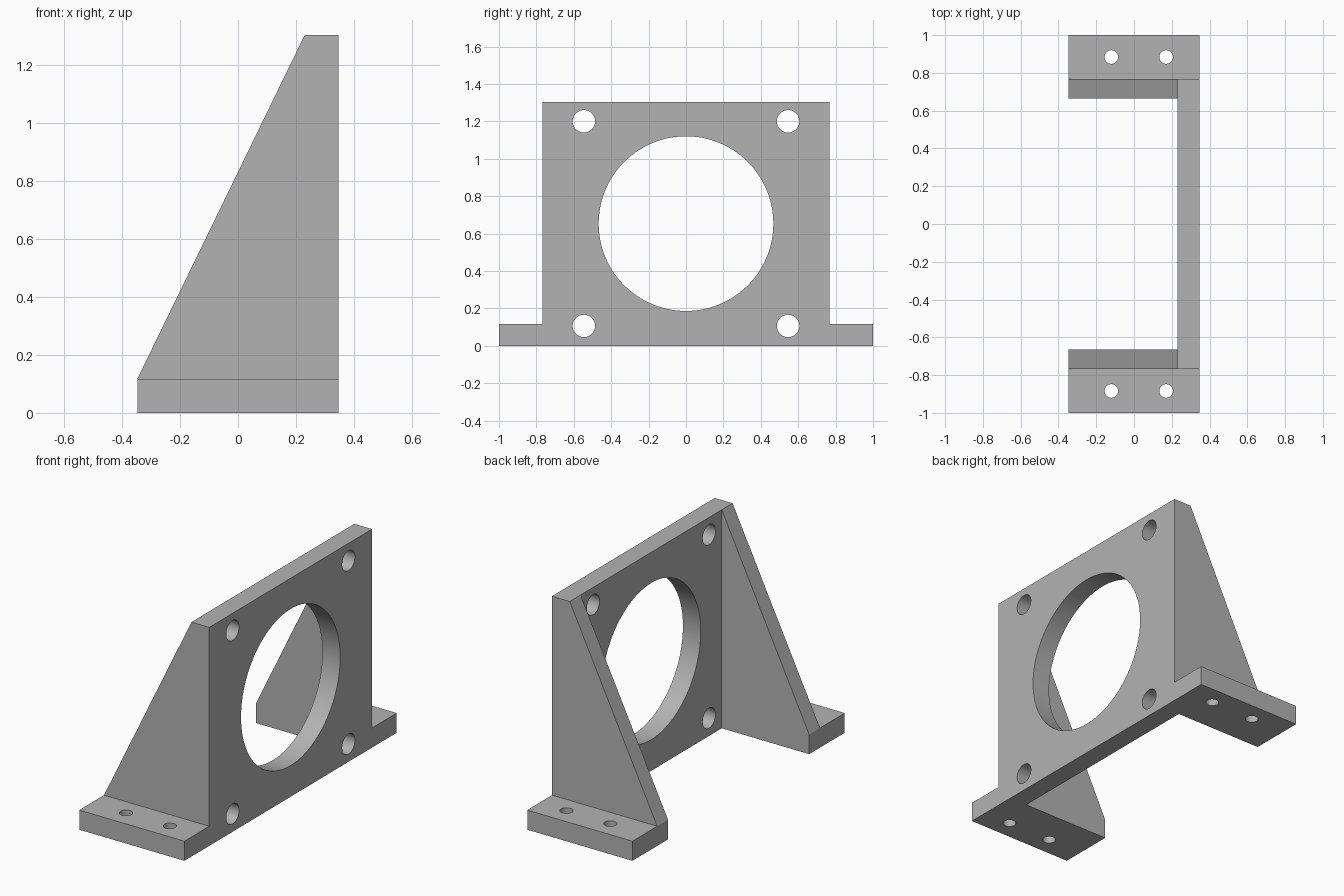
import bpy, bmesh
from math import radians
from mathutils import Matrix, Vector

if "Cube" in bpy.data.objects:
    bpy.data.objects.remove(bpy.data.objects["Cube"])

grey = bpy.data.materials.new("machined grey")
grey.use_nodes = True
grey.diffuse_color = (0.45, 0.45, 0.45, 1)
grey.node_tree.nodes["Principled BSDF"].inputs["Base Color"].default_value = grey.diffuse_color

HALF_X = 0.347      # half depth of the bracket
INNER_X = 0.23      # back of the upright plate
GUSSET_Y = 0.665    # inner face of a gusset
SIDE_Y = 0.767      # outer face of a gusset
HEIGHT = 1.303
FOOT_Z = 0.117


def make_object(name, bm):
    bmesh.ops.recalc_face_normals(bm, faces=bm.faces)
    mesh = bpy.data.meshes.new(name)
    bm.to_mesh(mesh)
    bm.free()
    mesh.materials.append(grey)
    obj = bpy.data.objects.new(name, mesh)
    bpy.context.collection.objects.link(obj)
    return obj


def prism(name, outline, y0, y1):
    """Extrude an x-z outline along y."""
    bm = bmesh.new()
    face = bm.faces.new([bm.verts.new((x, y0, z)) for x, z in outline])
    geom = bmesh.ops.extrude_face_region(bm, geom=[face])["geom"]
    verts = [v for v in geom if isinstance(v, bmesh.types.BMVert)]
    bmesh.ops.translate(bm, verts=verts, vec=(0, y1 - y0, 0))
    return make_object(name, bm)


def box(name, x0, x1, y0, y1, height):
    return prism(name, [(x0, 0), (x1, 0), (x1, height), (x0, height)], y0, y1)


def drill(obj, axis, holes):
    """Cut round holes, given as (centre, radius), along an axis."""
    bm = bmesh.new()
    turn = Vector((0, 0, 1)).rotation_difference(Vector(axis)).to_matrix().to_4x4()
    for centre, radius in holes:
        bmesh.ops.create_cone(bm, cap_ends=True, segments=96 if radius > 0.2 else 48,
                              radius1=radius, radius2=radius, depth=0.4,
                              matrix=Matrix.Translation(centre) @ turn)
    cutter = make_object(obj.name + "_cutter", bm)
    cutter.hide_render = True
    mod = obj.modifiers.new("holes", "BOOLEAN")
    mod.operation, mod.solver, mod.object = "DIFFERENCE", "EXACT", cutter
    bpy.ops.object.select_all(action="DESELECT")
    obj.select_set(True)
    bpy.context.view_layer.objects.active = obj
    bpy.ops.object.modifier_apply(modifier=mod.name)
    bpy.data.objects.remove(cutter)
    bpy.ops.object.shade_smooth_by_angle(angle=radians(30))


# Upright plate with the large bore and four corner holes
plate = box("upright_plate", INNER_X, HALF_X, -SIDE_Y, SIDE_Y, HEIGHT)
plate_x = (INNER_X + HALF_X) / 2
holes = [((plate_x, 0, 0.653), 0.467)]
holes += [((plate_x, y, z), 0.06) for y in (-0.546, 0.546) for z in (0.106, 1.2)]
drill(plate, (1, 0, 0), holes)

# Sloped gussets and drilled feet on both sides
slope = [(-HALF_X, 0), (INNER_X, 0), (INNER_X, HEIGHT), (-HALF_X, FOOT_Z)]
for side, s in (("right", -1), ("left", 1)):
    prism(side + "_gusset", slope, s * GUSSET_Y, s * SIDE_Y)
    foot = box(side + "_foot", -HALF_X, HALF_X, s * SIDE_Y, s, FOOT_Z)
    drill(foot, (0, 0, 1), [((x, s * 0.884, FOOT_Z / 2), 0.036) for x in (-0.12, 0.17)])
